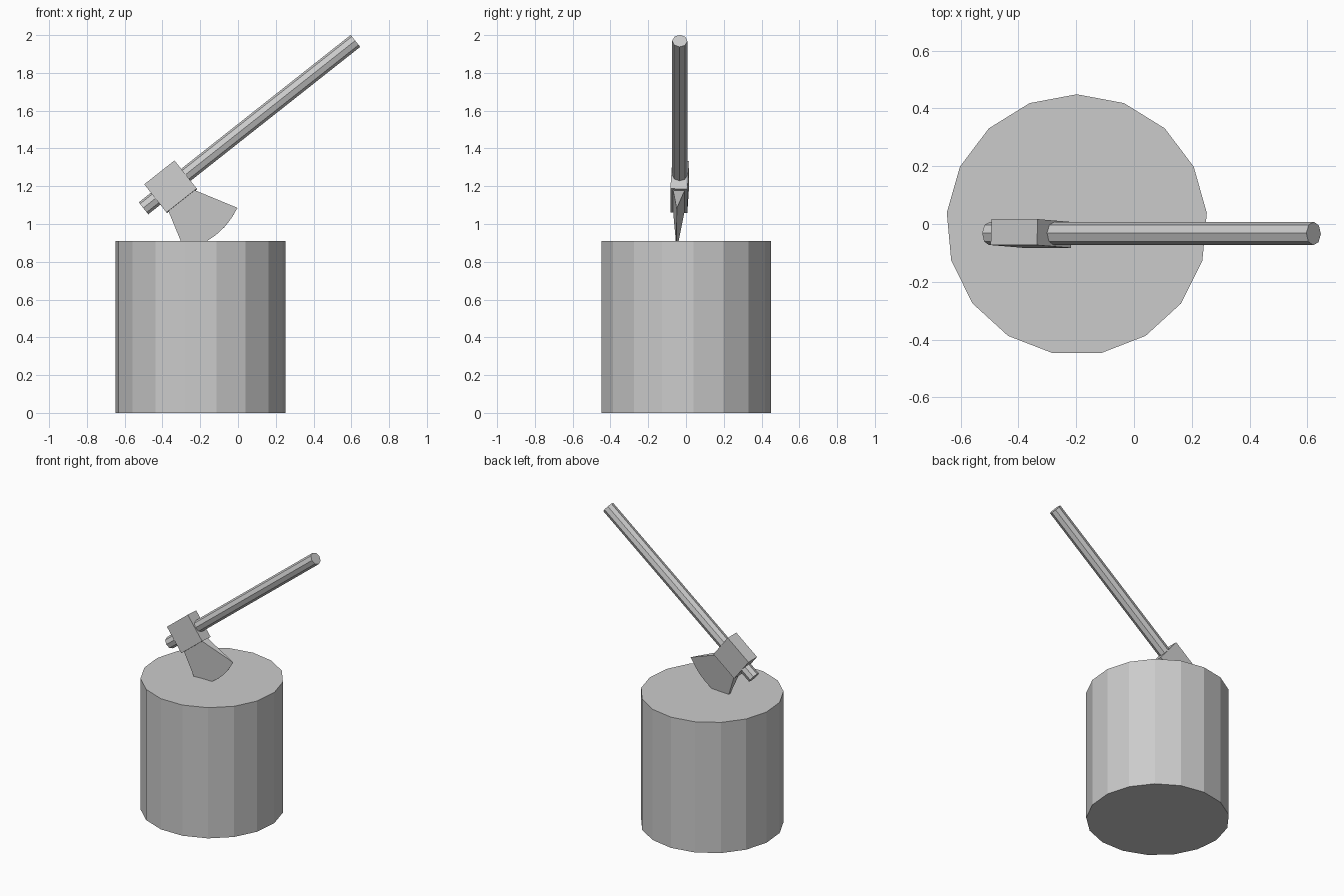
import bpy
from math import sin, cos, pi, radians
from mathutils import Matrix, Vector

if "Cube" in bpy.data.objects:
    bpy.data.objects.remove(bpy.data.objects["Cube"])


def loft(name, ring_a, ring_b, matrix):
    """Closed solid between two rings with the same number of points."""
    n = len(ring_a)
    verts = [matrix @ Vector(p) for p in ring_a + ring_b]
    faces = [(i, (i + 1) % n, n + (i + 1) % n, n + i) for i in range(n)]
    faces += [tuple(reversed(range(n))), tuple(range(n, 2 * n))]
    mesh = bpy.data.meshes.new(name)
    mesh.from_pydata(verts, [], faces)
    obj = bpy.data.objects.new(name, mesh)
    bpy.context.collection.objects.link(obj)
    bpy.context.view_layer.objects.active = obj
    # consistent outward normals
    import bmesh
    bm = bmesh.new()
    bm.from_mesh(mesh)
    bmesh.ops.remove_doubles(bm, verts=bm.verts, dist=1e-5)
    bmesh.ops.recalc_face_normals(bm, faces=bm.faces)
    bm.to_mesh(mesh)
    bm.free()
    return obj


def circle(n, r):
    return [(r * sin(2 * pi * i / n), r * cos(2 * pi * i / n)) for i in range(n)]


# Chopping stump: 17-sided cylinder
ring = circle(17, 0.452)
loft("stump", [(x, y, 0) for x, y in ring], [(x, y, 0.91) for x, y in ring],
     Matrix.Translation((-0.198, -0.003, 0)))

# Axe frame: x along the handle, z away from the blade
axe = (Matrix.Translation((-0.356, -0.033, 1.197))
       @ Matrix.Rotation(radians(-38.3), 4, 'Y')
       @ Matrix.Rotation(radians(-3), 4, 'X'))

# Handle: octagonal rod
ring = circle(8, 0.0405)
loft("axe_handle", [(-0.184, y, z) for y, z in ring],
     [(1.246, y, z) for y, z in ring], axe)

# Axe head block
rect = [(-0.102, -0.095), (0.102, -0.095), (0.102, 0.095), (-0.102, 0.095)]
loft("axe_head", [(x, -0.045, z) for x, z in rect],
     [(x, 0.045, z) for x, z in rect], axe)

# Blade: flared wedge with a curved, sharp cutting edge
steps = 6
arc = []
for i in range(steps + 1):
    t = i / steps
    arc.append((-0.15 + 0.358 * t, -0.307 - 0.042 * 4 * t * (1 - t)))
root = [(0.086, -0.09), (-0.088, -0.09)]
loft("axe_blade", [(x, -0.001, z) for x, z in arc] + [(x, -0.031, z) for x, z in root],
     [(x, 0.001, z) for x, z in arc] + [(x, 0.031, z) for x, z in root], axe)
